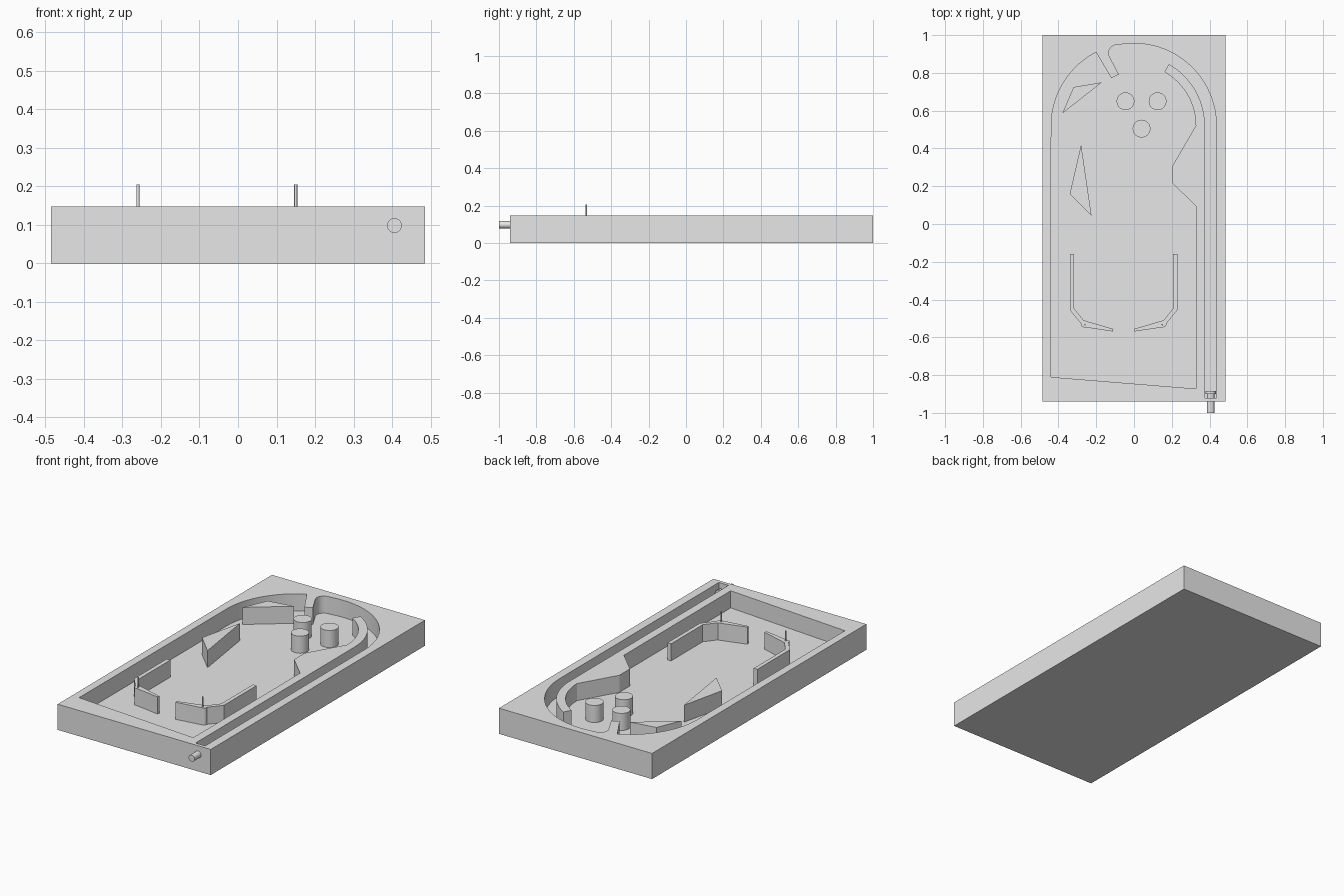
import bpy
import bmesh
from math import sin, cos, radians
from mathutils import Matrix, Vector

cube = bpy.data.objects.get("Cube")
if cube:
    bpy.data.objects.remove(cube, do_unlink=True)

TOP = 0.147      # upper face of the cabinet
FLOOR = 0.049    # playing surface
SINK = 0.005     # how far parts are let into the floor
AXIS = -0.055    # mirror line of the flipper area

grey = bpy.data.materials.new("plain grey")
grey.use_nodes = True
grey.diffuse_color = (0.8, 0.8, 0.8, 1)
grey.node_tree.nodes["Principled BSDF"].inputs["Base Color"].default_value = (0.8, 0.8, 0.8, 1)


def finish(name, bm):
    bmesh.ops.recalc_face_normals(bm, faces=bm.faces)
    mesh = bpy.data.meshes.new(name)
    bm.to_mesh(mesh)
    bm.free()
    mesh.materials.append(grey)
    ob = bpy.data.objects.new(name, mesh)
    bpy.context.collection.objects.link(ob)
    return ob


def prism(name, outline, z0=FLOOR - SINK, z1=TOP):
    """Extrude a flat outline straight up."""
    bm = bmesh.new()
    face = bm.faces.new([bm.verts.new((x, y, z0)) for x, y in outline])
    new = bmesh.ops.extrude_face_region(bm, geom=[face])["geom"]
    bmesh.ops.translate(bm, vec=(0, 0, z1 - z0),
                        verts=[v for v in new if isinstance(v, bmesh.types.BMVert)])
    return finish(name, bm)


def rod(name, a, b, radius, sides=32):
    """Round bar between two points."""
    a, b = Vector(a), Vector(b)
    turn = (b - a).to_track_quat('Z', 'Y').to_matrix().to_4x4()
    bm = bmesh.new()
    bmesh.ops.create_cone(bm, cap_ends=True, segments=sides, radius1=radius, radius2=radius,
                          depth=(b - a).length, matrix=Matrix.Translation((a + b) / 2) @ turn)
    return finish(name, bm)


def arc(cx, cy, r, start, end, steps):
    angles = [radians(start + (end - start) * i / steps) for i in range(steps + 1)]
    return [(cx + r * cos(t), cy + r * sin(t)) for t in angles]


def mirrored(outline):
    return [(2 * AXIS - x, y) for x, y in outline]


# Cabinet with the playfield and launch lane cut out of it
cabinet = prism("cabinet", [(-0.485, -0.94), (0.485, -0.94), (0.485, 1), (-0.485, 1)], 0, TOP)
outline = [(-0.44, -0.81)]
outline += arc(0, 0.52, 0.438, 180, 117.3, 20)                  # left sweep
outline += [(-0.12, 0.772), (-0.08, 0.792)]                     # wall stub
outline += arc(-0.09, 0.905, 0.044, 210, 90, 10)                # rounded pocket
outline += arc(0, 0.52, 0.436, 97, 0, 32)                       # right sweep
outline += [(0.436, -0.92), (0.375, -0.92)]                     # launch lane
outline += arc(0, 0.52, 0.375, 0, 60.5, 20)                     # lane divider
outline += arc(0, 0.52, 0.327, 60.5, 0, 20)
outline += [(0.205, 0.31), (0.205, 0.215), (0.327, 0.095), (0.327, -0.872)]
cutter = prism("cavity_cutter", outline, FLOOR, TOP + 0.1)
cutter.hide_render = True

cut = cabinet.modifiers.new("cavity", 'BOOLEAN')
cut.operation = 'DIFFERENCE'
cut.solver = 'EXACT'
cut.object = cutter
bpy.context.view_layer.objects.active = cabinet
bpy.ops.object.modifier_apply(modifier=cut.name)
bpy.data.objects.remove(cutter, do_unlink=True)

parts = [cabinet]

# Round bumpers
for i, (x, y) in enumerate([(-0.045, 0.65), (0.125, 0.65), (0.04, 0.505)]):
    parts.append(rod(f"bumper_{i + 1}", (x, y, FLOOR - SINK), (x, y, TOP), 0.047, 40))

# Triangular deflectors
parts.append(prism("upper_deflector", [(-0.32, 0.725), (-0.17, 0.75), (-0.38, 0.585)]))
parts.append(prism("lower_deflector", [(-0.28, 0.42), (-0.34, 0.16), (-0.225, 0.045)]))

# Guide rails, flippers and their pins, the same on both sides
rail = [(-0.34, -0.16), (-0.34, -0.455), (-0.282, -0.526), (-0.266, -0.511),
        (-0.317, -0.447), (-0.317, -0.16)]
flipper = arc(-0.264, -0.529, 0.018, 80, 280, 10) + [(-0.112, -0.569), (-0.109, -0.556)]
for side, flip in (("right", False), ("left", True)):
    parts.append(prism(f"{side}_guide_rail", mirrored(rail) if flip else rail))
    parts.append(prism(f"{side}_flipper", mirrored(flipper) if flip else flipper))
    x = 2 * AXIS + 0.26 if flip else -0.26
    parts.append(rod(f"{side}_flipper_pin", (x, -0.533, FLOOR), (x, -0.533, 0.205), 0.004, 16))

# Launch plunger
parts.append(rod("plunger_rod", (0.406, -1.0, 0.098), (0.406, -0.89, 0.098), 0.019))
parts.append(rod("plunger_head", (0.406, -0.9, 0.098), (0.406, -0.883, 0.098), 0.028))

# Smooth rounded walls, crisp corners
bpy.ops.object.select_all(action='DESELECT')
for ob in parts:
    ob.select_set(True)
bpy.context.view_layer.objects.active = cabinet
bpy.ops.object.shade_smooth_by_angle(angle=radians(30))
